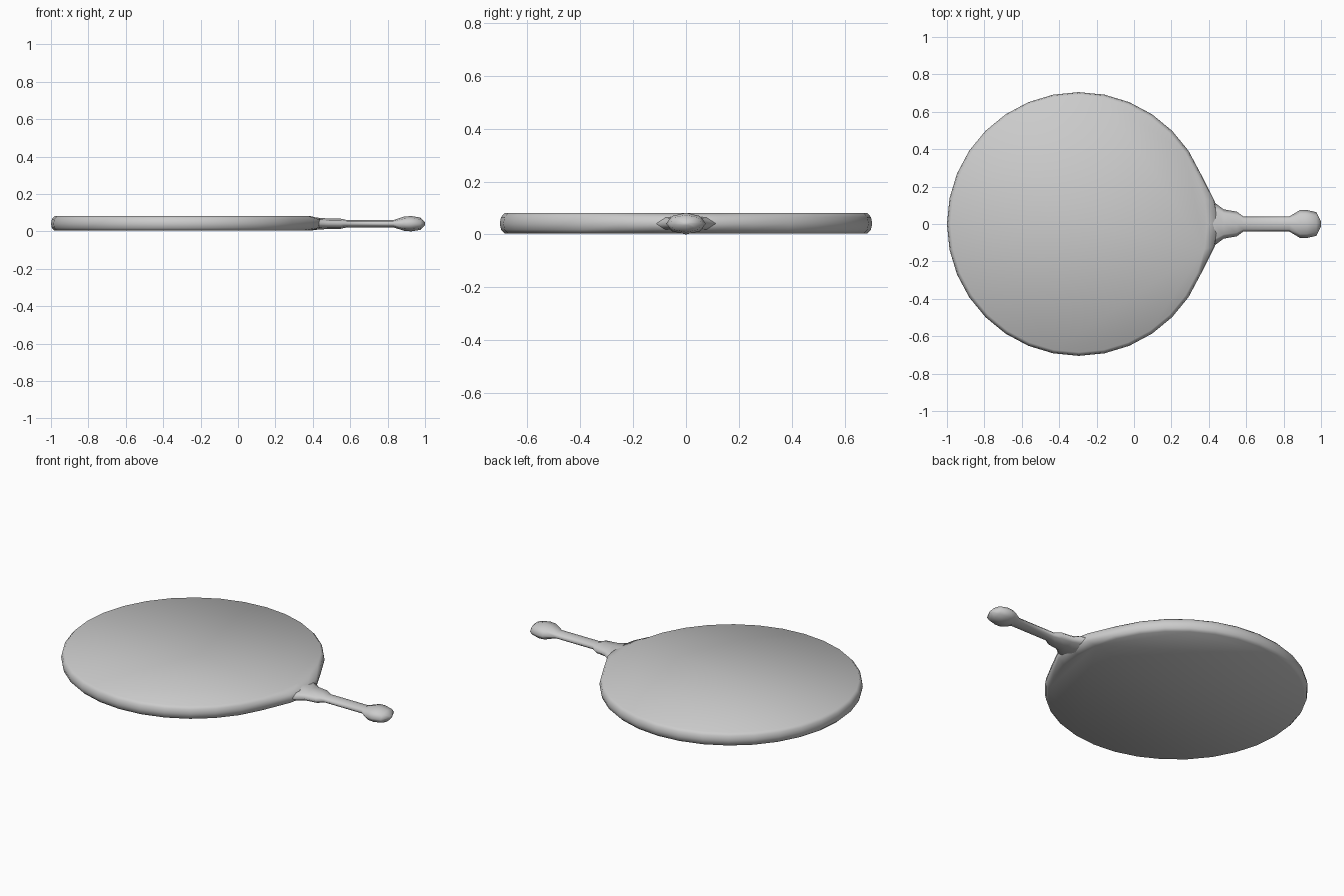
import bpy, bmesh
from math import sin, cos, pi

if "Cube" in bpy.data.objects:
    bpy.data.objects.remove(bpy.data.objects["Cube"])

CX, ZC = -0.295, 0.041


def loft(name, rings):
    """Skin a list of closed vertex rings and cap both ends, shaded smooth."""
    bm = bmesh.new()
    loops = [[bm.verts.new(p) for p in ring] for ring in rings]
    n = len(loops[0])
    for a, b in zip(loops, loops[1:]):
        for i in range(n):
            j = (i + 1) % n
            bm.faces.new((a[i], a[j], b[j], b[i]))
    bm.faces.new(loops[0])
    bm.faces.new(loops[-1])
    bmesh.ops.recalc_face_normals(bm, faces=bm.faces)
    for f in bm.faces:
        f.smooth = True
    me = bpy.data.meshes.new(name)
    bm.to_mesh(me)
    bm.free()
    ob = bpy.data.objects.new(name, me)
    bpy.context.collection.objects.link(ob)
    return ob


# Round paddle: 32-sided disc with a bulged rim, pulled out towards the handle
SEG = 32
disc = []
for r, z, pull in [(0.686, 0.004, 0), (0.700, 0.018, 1), (0.705, ZC, 1),
                   (0.700, 0.066, 1), (0.686, 0.081, 0)]:
    ring = []
    for i in range(SEG):
        a = 2 * pi * i / SEG
        x, y = CX + r * cos(a), r * sin(a)
        k = min(i, SEG - i)
        if pull:
            x += {0: 0.045, 1: 0.035, 2: 0.007}.get(k, 0)
            y *= {1: 0.88, 2: 0.95}.get(k, 1)
        ring.append((x, y, z))
    disc.append(ring)
loft("paddle_disc", disc)

# Handle: eight-sided loft of collar, thin grip and end knob (x, half width, half height)
stations = [(0.37, 0.155, 0.034), (0.43, 0.115, 0.032), (0.48, 0.078, 0.028),
            (0.55, 0.066, 0.027), (0.585, 0.04, 0.019), (0.83, 0.04, 0.019),
            (0.888, 0.075, 0.038), (0.925, 0.075, ZC), (0.975, 0.063, 0.033),
            (1.0, 0.012, 0.008)]
loft("handle", [[(x, w * cos(pi * i / 4), ZC + h * sin(pi * i / 4)) for i in range(8)]
                for x, w, h in stations])
